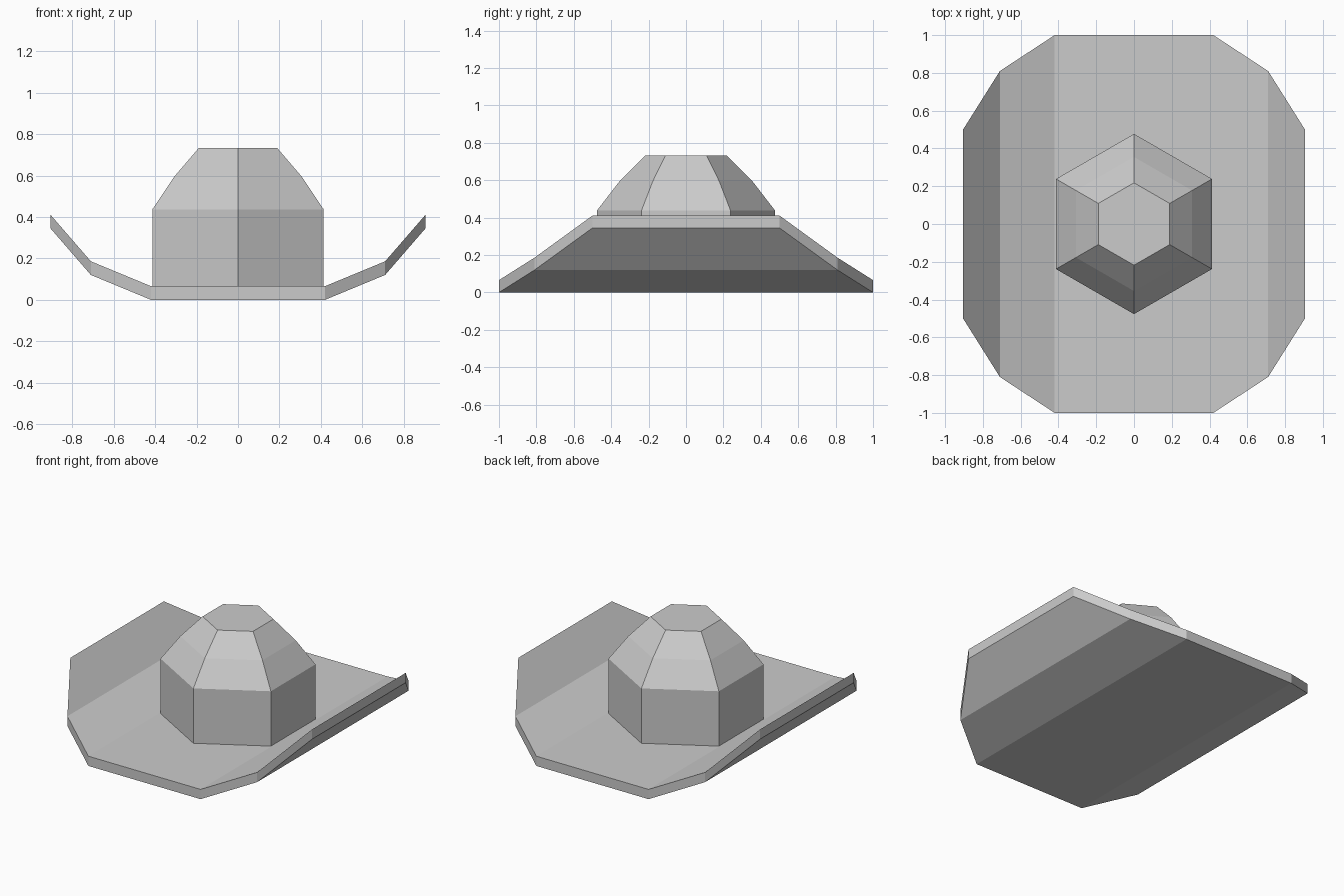
import bpy
import bmesh
from math import cos, sin, pi

cube = bpy.data.objects.get("Cube")
if cube:
    bpy.data.objects.remove(cube, do_unlink=True)

felt = bpy.data.materials.new("grey_felt")
felt.use_nodes = True
grey = (0.6, 0.6, 0.6, 1)
felt.diffuse_color = grey
felt.node_tree.nodes["Principled BSDF"].inputs["Base Color"].default_value = grey


def finish(name, bm):
    bmesh.ops.recalc_face_normals(bm, faces=bm.faces)
    mesh = bpy.data.meshes.new(name)
    bm.to_mesh(mesh)
    bm.free()
    mesh.materials.append(felt)
    obj = bpy.data.objects.new(name, mesh)
    bpy.context.collection.objects.link(obj)


def bridge(bm, a, b):
    for i in range(len(a)):
        j = (i + 1) % len(a)
        bm.faces.new((a[i], a[j], b[j], b[i]))


# Brim: a slab with both sides curled up, swept across x
THICK = 0.066
half = [(0.42, 1.0, 0.0), (0.71, 0.81, 0.12), (0.905, 0.5, 0.345)]
stations = [(-x, d, z) for x, d, z in reversed(half)] + half
bm = bmesh.new()
rings = []
for x, d, z in stations:
    corners = [(-d, z), (d, z), (d, z + THICK), (-d, z + THICK)]
    rings.append([bm.verts.new((x, y, h)) for y, h in corners])
for a, b in zip(rings, rings[1:]):
    bridge(bm, a, b)
bm.faces.new(rings[0])
bm.faces.new(rings[-1])
finish("brim", bm)

# Crown: six-sided, straight walls then tapering to a flat top
bm = bmesh.new()
rings = []
for r, z in [(0.477, THICK), (0.477, 0.437), (0.355, 0.595), (0.218, 0.733)]:
    angles = [pi / 2 + k * pi / 3 for k in range(6)]
    rings.append([bm.verts.new((r * cos(t), r * sin(t), z)) for t in angles])
for a, b in zip(rings, rings[1:]):
    bridge(bm, a, b)
bm.faces.new(rings[0])
bm.faces.new(rings[-1])
finish("crown", bm)
